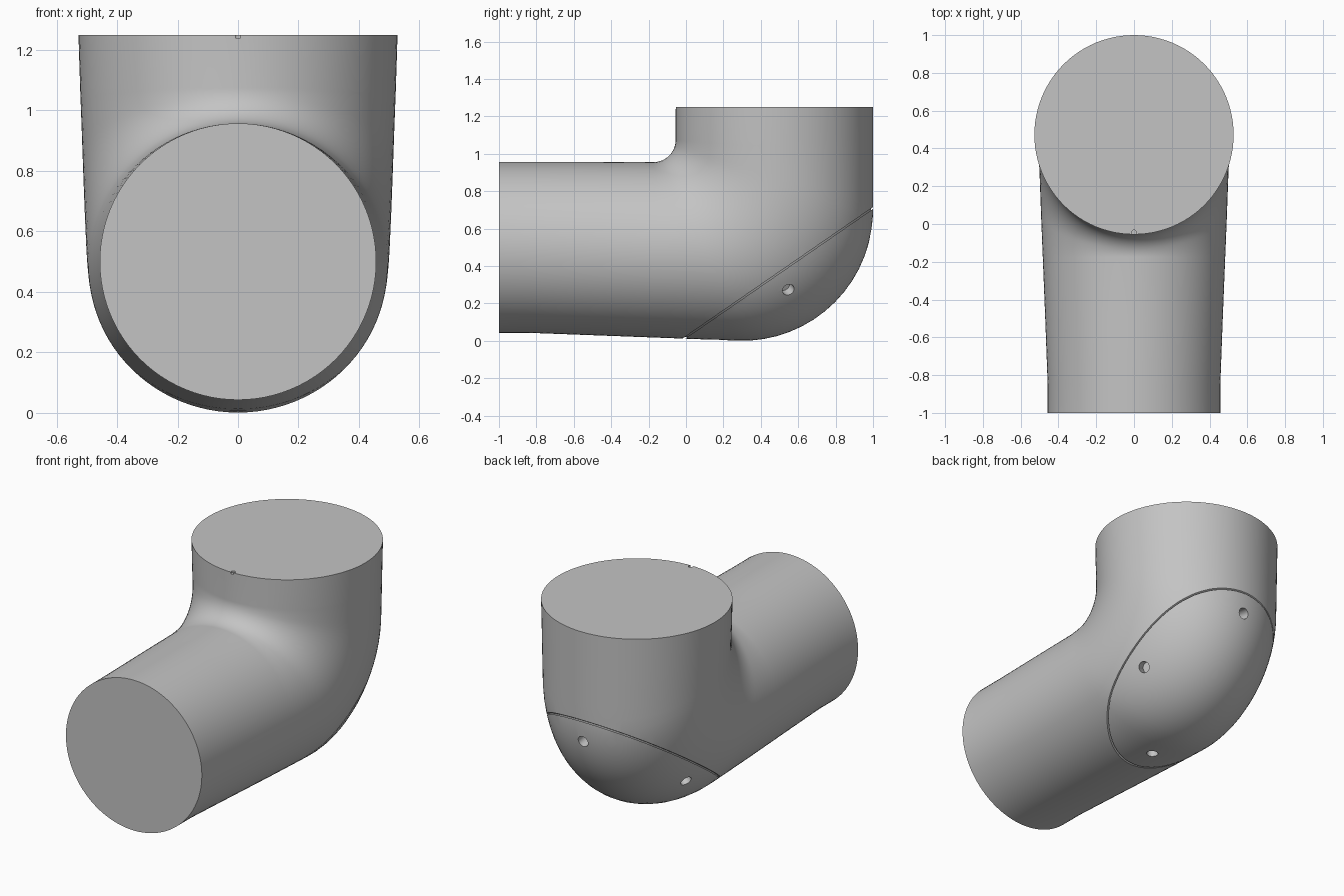
import bpy, bmesh
from math import sin, cos, pi, sqrt, radians
from mathutils import Vector

if "Cube" in bpy.data.objects:
    bpy.data.objects.remove(bpy.data.objects["Cube"], do_unlink=True)

grey = bpy.data.materials.new("plain grey")
grey.use_nodes = True
grey.diffuse_color = (0.55, 0.55, 0.55, 1)
grey.node_tree.nodes["Principled BSDF"].inputs["Base Color"].default_value = (0.55, 0.55, 0.55, 1)

SIDES = 96
FAN = 28
PIVOT = Vector((0, -0.175, 1.075))   # centre of the inner fillet
FILLET = 0.12
HEEL = Vector((0, 0.3, 0.7))         # centre of the rounded heel
HEEL_R = 0.7


def underside(y):
    return 0.043 * (0.3 - y) / 1.15


def outer_point(t):
    """Where a ray from the pivot leaves the elbow's side outline."""
    d = Vector((0, sin(t), -cos(t)))
    to_heel = HEEL - PIVOT
    b = to_heel.dot(d)
    p = PIVOT + d * (b + sqrt(max(0, b * b - to_heel.length_squared + HEEL_R ** 2)))
    if p.y < HEEL.y:
        p = PIVOT + d * (PIVOT.z / cos(t))
        p.z = underside(p.y)
    elif p.z > HEEL.z:
        p = PIVOT + d * ((1 - PIVOT.y) / sin(t))
    return p


def stations():
    """Inner point, outer point and half width of each cross-section."""
    result = []
    for y, half in ((-1, 0.457), (-0.85, 0.457), (-0.5, 0.47)):
        result.append((Vector((0, y, 0.957)), Vector((0, y, underside(max(y, -0.85)))), half))
    for i in range(FAN + 1):
        t = pi / 2 * i / FAN
        d = Vector((0, sin(t), -cos(t)))
        result.append((PIVOT + d * FILLET, outer_point(t), 0.483 + 0.039 * i / FAN))
    result.append((Vector((0, -0.055, 1.25)), Vector((0, 1, 1.25)), 0.5275))
    return result


SEAM = Vector((0, 0, 0.02))
SEAM_UP = Vector((0, -0.69, 1)).normalized()


def elbow(name, low=None, high=None, scale=1):
    """Swept elbow, keeping only the part between two offsets from the seam."""
    bm = bmesh.new()
    rings = []
    for inner, outer, half in stations():
        mid, axis = (inner + outer) / 2, (inner - outer) / 2 * scale
        rings.append([bm.verts.new(mid + axis * cos(a) + Vector((half * scale * sin(a), 0, 0)))
                      for a in (2 * pi * k / SIDES for k in range(SIDES))])
    for r, s in zip(rings, rings[1:]):
        for k in range(SIDES):
            n = (k + 1) % SIDES
            bm.faces.new((r[k], r[n], s[n], s[k]))
    bm.faces.new(rings[0])
    bm.faces.new(rings[-1])
    for offset, up in ((low, -1), (high, 1)):
        if offset is not None:
            bmesh.ops.bisect_plane(bm, geom=bm.verts[:] + bm.edges[:] + bm.faces[:],
                                   plane_co=SEAM + SEAM_UP * offset,
                                   plane_no=SEAM_UP * up, clear_outer=True)
            bmesh.ops.holes_fill(bm, edges=[e for e in bm.edges if e.is_boundary], sides=0)
    bmesh.ops.recalc_face_normals(bm, faces=bm.faces[:])
    mesh = bpy.data.meshes.new(name)
    bm.to_mesh(mesh)
    bm.free()
    mesh.materials.append(grey)
    obj = bpy.data.objects.new(name, mesh)
    bpy.context.collection.objects.link(obj)
    return obj


def drill(obj, point, direction, radius, depth):
    """Cut a blind round hole, centred on a surface point."""
    bpy.ops.mesh.primitive_cylinder_add(vertices=24, radius=radius, depth=depth, location=point)
    cutter = bpy.context.object
    cutter.rotation_euler = Vector(direction).to_track_quat('Z', 'Y').to_euler()
    cutter.hide_render = True
    cutter.data.materials.append(grey)
    cut = obj.modifiers.new("hole", 'BOOLEAN')
    cut.operation, cut.solver, cut.object = 'DIFFERENCE', 'EXACT', cutter
    bpy.context.view_layer.objects.active = obj
    bpy.ops.object.modifier_apply(modifier=cut.name)
    bpy.data.objects.remove(cutter, do_unlink=True)


# Pipe body, heel cover, and the core seen at the bottom of the seam
body = elbow("pipe_body", low=0.004)
cover = elbow("heel_cover", high=-0.004)
core = elbow("seam_core", low=-0.006, high=0.006, scale=0.98)

# Screw holes in the cover: both sides, underneath and at the back
for side in (-1, 1):
    drill(cover, (0.39 * side, 0.55, 0.27), (0.83 * side, 0.37, -0.41), 0.033, 0.14)
drill(cover, (0, 0.165, 0.005), (0, 0, -1), 0.033, 0.1)
drill(cover, (0, 0.985, 0.58), (0, 1, -0.17), 0.033, 0.14)

# Small locating notch in the upper rim
drill(body, (0, -0.045, 1.25), (0, 0, 1), 0.013, 0.02)

# Smooth sides with sharp rims
for obj in (body, cover, core):
    bpy.ops.object.select_all(action='DESELECT')
    obj.select_set(True)
    bpy.context.view_layer.objects.active = obj
    bpy.ops.object.shade_smooth_by_angle(angle=radians(30))
